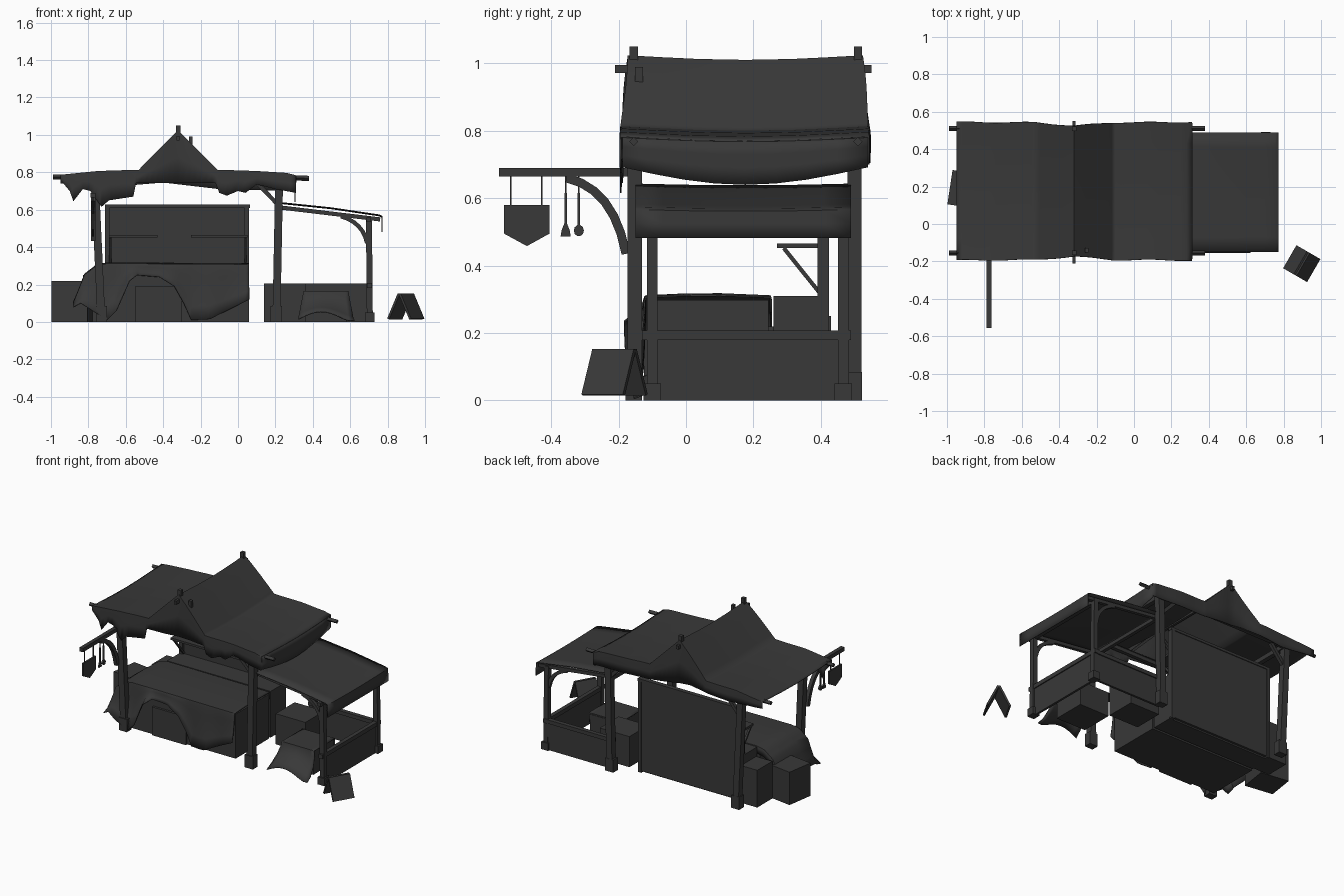
import bpy, bmesh, math
from mathutils import Vector

if "Cube" in bpy.data.objects:
    bpy.data.objects.remove(bpy.data.objects["Cube"])

DARK = bpy.data.materials.new("dark_grey")
DARK.diffuse_color = (.04, .04, .04, 1)
DARK.use_nodes = True
DARK.node_tree.nodes["Principled BSDF"].inputs["Base Color"].default_value = DARK.diffuse_color


def make(name, verts, faces, smooth=False, thick=0):
    me = bpy.data.meshes.new(name)
    me.from_pydata(verts, [], faces)
    bm = bmesh.new()
    bm.from_mesh(me)
    bmesh.ops.recalc_face_normals(bm, faces=bm.faces)
    bm.to_mesh(me)
    bm.free()
    me.materials.append(DARK)
    ob = bpy.data.objects.new(name, me)
    bpy.context.collection.objects.link(ob)
    if smooth:
        me.polygons.foreach_set("use_smooth", [True] * len(me.polygons))
        me.set_sharp_from_angle(angle=math.radians(50))
    if thick:
        m = ob.modifiers.new("thickness", "SOLIDIFY")
        m.thickness, m.offset = thick, 0
    return ob


BOX = [(0, 1, 3, 2), (4, 6, 7, 5), (0, 4, 5, 1), (2, 3, 7, 6), (0, 2, 6, 4), (1, 5, 7, 3)]


def box(name, x0, x1, y0, y1, z0, z1, rot=0):
    c = Vector(((x0 + x1) / 2, (y0 + y1) / 2, 0))
    ob = make(name, [Vector((x, y, z)) - c for x in (x0, x1) for y in (y0, y1) for z in (z0, z1)], BOX)
    ob.location, ob.rotation_euler.z = c, rot
    return ob


def beam(name, a, b, w, d=None, spin=0):
    """Square timber between two points."""
    a, b = Vector(a), Vector(b)
    ax = (b - a).normalized()
    ref = Vector((0, 0, 1)) if abs(ax.z) < .9 else Vector((0, 1, 0))
    s = ax.cross(ref).normalized()
    t = s.cross(ax)
    c, n = math.cos(spin), math.sin(spin)
    s, t = s * c + t * n, t * c - s * n
    d = d or w
    return make(name, [p + s * i * w / 2 + t * j * d / 2 for p in (a, b) for i in (-1, 1) for j in (-1, 1)], BOX)


def prism(name, pts, fixed, axis, t):
    """Outline in (x,z) or (y,z), extruded by t along the other axis."""
    n = len(pts)
    v = [((fixed + k, p, q) if axis == 'x' else (p, fixed + k, q)) for k in (-t / 2, t / 2) for p, q in pts]
    f = [tuple(range(n)), tuple(range(n, 2 * n))] + [(i, (i + 1) % n, n + (i + 1) % n, n + i) for i in range(n)]
    return make(name, v, f)


def arc_brace(name, a, b, c, w, fixed, axis, t):
    """Curved timber following a quadratic arc."""
    up, lo = [], []
    a, b, c = Vector(a), Vector(b), Vector(c)
    for i in range(7):
        k = i / 6
        p = a * (1 - k) ** 2 + b * 2 * k * (1 - k) + c * k * k
        d = ((b - a) * (1 - k) + (c - b) * k).normalized()
        n = Vector((-d.y, d.x)) * w / 2
        up.append(tuple(p + n))
        lo.append(tuple(p - n))
    prism(name, up + lo[::-1], fixed, axis, t)


def interp(pts, x):
    for (a, p), (b, q) in zip(pts, pts[1:]):
        if x <= b:
            return p + (q - p) * max(0, (x - a) / (b - a))
    return pts[-1][1]


def sheet(name, xs, rows, func, thick=.005):
    v = [func(x, r) for r in rows for x in xs]
    n = len(xs)
    f = [(j * n + i, j * n + i + 1, (j + 1) * n + i + 1, (j + 1) * n + i)
         for j in range(len(rows) - 1) for i in range(n - 1)]
    return make(name, v, f, True, thick)


# main canopy: flat wings, central gable, ragged front valance
top = [(-.95, .785), (-.75, .805), (-.53, .812), (-.32, 1.022), (-.11, .812), (.1, .805), (.26, .795), (.31, .782)]
hem = [(-.95, .76), (-.9, .70), (-.88, .645), (-.83, .71), (-.79, .70), (-.73, .615), (-.69, .65), (-.56, .67),
       (-.545, .742), (-.12, .742), (-.1, .69), (-.06, .675), (0, .70), (.04, .69), (.1, .735), (.2, .71), (.31, .69)]
back_hem = [(-.95, .74), (-.7, .72), (-.4, .745), (-.1, .71), (.31, .70)]
xs = sorted({round(-.95 + i * .03, 3) for i in range(43)} | {p[0] for p in top + hem})


def canopy(x, r):
    z = interp(top, x)
    wave = .003 * math.sin(x * 19)
    lean = .02 * (1.022 - z) / .23
    if r < 0:
        return (x, -.172 - lean + wave, z + (interp(hem, x) - z) * -r)
    if r > 1:
        return (x, .523 + lean + wave, z + (interp(back_hem, x) - z) * (r - 1))
    return (x, -.172 - lean + r * (.695 + 2 * lean) + wave, z - .014 * math.sin(r * math.pi))


sheet("main_canopy", xs, [-1, -.5, -.1, 0, .15, .3, .5, .7, .85, 1, 1.1, 1.5, 2], canopy)
sheet("canopy_side_flap", [0, .3, .6, 1], [i / 8 for i in range(9)],
      lambda u, v: (.31 - .006 * u, -.188 + v * .728, .78 - .012 * math.sin(v * math.pi)
                    - u * (.088 + .04 * math.sin(v * math.pi))))

# canopy frame: long poles, ridge pole, king posts, cross beams, rafters
for y in (-.155, .51):
    beam("long_pole", (-.99, y, .774), (.38, y, .768), .019, spin=math.pi / 4)
    box("king_post", -.332, -.308, y - .012, y + .012, .745, 1.05)
    beam("tie_beam", (-.74, y, .755), (.21, y, .755), .024)
    for s in (-1, 1):
        beam("gable_rafter", (-.32, y, .99), (-.32 + s * .21, y, .775), .016)
beam("ridge_pole", (-.32, -.21, .983), (-.32, .55, .983), .016, .024)
for x in (-.75, .21):
    beam("cross_beam", (x, -.16, .75), (x, .51, .75), .03)
box("roof_peg", -.262, -.243, -.152, -.128, .945, .99)

# tall posts with stone feet
for x0, x1, y in ((-.73, -.765, -.152), (.205, .22, -.152), (-.73, -.765, .5), (.205, .22, .5)):
    beam("main_post", (x0, y, 0), (x1, y, .76), .042)
    box("post_foot", x0 - .03, x0 + .03, y - .027, y + .022, 0, .085)
for y in (-.152, .5):
    beam("post_brace", (.22, y, .62), (.1, y, .745), .022)
    beam("post_brace", (-.755, y, .62), (-.65, y, .745), .022)

# lean-to roof, frame, posts
lean_top = [(.2, .641), (.5, .610), (.755, .572), (.77, .565)]
sheet("lean_to_cloth", [.2, .3, .4, .5, .6, .7, .755, .77, .771, .772], [i / 8 for i in range(9)],
      lambda x, v: (min(x, .77), -.15 + v * .64,
                    (.525 if x == .771 else .482 if x == .772 else
                     interp(lean_top, x) - .005 * math.sin(v * math.pi))))
for y in (-.1, .467):
    beam("lean_to_post", (.705, y, 0), (.70, y, .56), .032)
    box("lean_to_foot", .68, .73, y - .026, y + .026, 0, .05)
    beam("lean_to_rafter", (.2, y, .615), (.76, y, .548), .022)
    arc_brace("lean_to_brace", (.55, .565), (.67, .53), (.69, .42), .022, y, 'y', .022)
beam("lean_to_end_beam", (.70, -.14, .545), (.70, .48, .545), .024)
beam("lean_to_wall_beam", (.215, -.15, .61), (.215, .5, .61), .024)

# low fence panels
box("side_fence", .695, .71, -.09, .46, 0, .185)
box("side_fence_rail", .69, .717, -.13, .49, .18, .207)
box("back_fence", .2, .7, .465, .48, .0, .185)
box("back_fence_rail", .2, .7, .458, .487, .18, .205)

# back wall with shelves
box("back_wall", -.70, .06, .405, .42, .01, .625)
box("wall_cap", -.71, .063, .395, .425, .61, .627)
for x in (-.70, .045):
    box("wall_stile", x - .01, x + .014, .39, .425, 0, .62)
for x0, x1, x in ((-.69, -.43, -.683), (-.25, .05, .04)):
    box("shelf", x0, x1, .27, .405, .452, .466)
    beam("shelf_bracket", (x, .29, .452), (x, .40, .315), .012)
box("back_counter", -.71, .06, .26, .405, .0, .31)

# front counter with draped cloth
box("front_counter", -.72, .06, -.11, .245, 0, .298)
box("counter_panel", -.55, -.30, -.125, -.105, 0, .19)
ctop = [(-.88, .10), (-.85, .17), (-.82, .25), (-.755, .30), (-.7, .31), (.06, .306)]
chem = [(-.88, .08), (-.84, .10), (-.7, .01), (-.65, .06), (-.58, .22), (-.54, .25), (-.42, .24), (-.34, .19),
        (-.29, .1), (-.25, .01), (-.15, .015), (.06, .12)]


def drape(x, r):
    z = interp(ctop, x)
    if r < 0:
        h = min(interp(chem, x), z)
        flare = .055 if x < -.55 else .02
        return (x, -.122 - flare * r * r + .006 * math.sin(x * 30) * r, z + (h - z) * -r)
    if r > 1:
        return (x, .252, z - .045 * (r - 1))
    return (x, -.12 + r * .37, z + .006 * math.sin(r * math.pi))


cx = sorted({round(-.88 + i * .02, 3) for i in range(48)} | {p[0] for p in chem})
sheet("counter_cloth", cx, [-1, -.75, -.5, -.25, -.05, 0, .3, .6, 1, 1.2, 2], drape)

# crates on both sides
box("left_crate", -.985, -.79, .09, .275, 0, .22, -.15)
box("left_back_crate", -.83, -.70, .27, .43, 0, .25)
box("right_crate", .14, .36, .2, .4, 0, .205)
box("covered_crate", .36, .58, -.03, .19, 0, .158)
sheet("crate_cloth", [.35 + i * .024 for i in range(11)], [-1, -.8, -.5, -.2, 0, .5, 1, 1.5, 2],
      lambda x, r: (x + (x - .46) * .25 * max(0, -r), -.035 + .22 * min(max(r, 0), 1) - .12 * (min(r, 0)) ** 2,
                    max(.006, .164 - (.15 - .04 * math.sin((x - .35) * 16)) * max(0, -r) - .06 * max(0, r - 1))))

# hanging sign bracket
X = -.775
beam("sign_arm", (X, -.555, .677), (X, -.14, .677), .026)
arc_brace("sign_brace", (-.355, .66), (-.215, .63), (-.178, .435), .026, X, 'x', .024)
prism("hanging_sign", [(-.54, .58), (-.405, .58), (-.405, .495), (-.472, .458), (-.54, .495)], X, 'x', .012)
for y, z in ((-.52, .57), (-.428, .57), (-.357, .51), (-.318, .51)):
    beam("hanger", (X, y, z), (X, y, .667), .005)
for y in (-.357, -.318):
    beam("utensil_handle", (X, y, .51), (X, y, .615), .008)
prism("spatula_blade", [(-.372, .487), (-.342, .487), (-.345, .505), (-.353, .525), (-.361, .525), (-.369, .505)],
      X, 'x', .008)
prism("spoon_bowl", [(-.318 + .015 * math.cos(i * math.pi / 5), .504 + .017 * math.sin(i * math.pi / 5))
                     for i in range(10)], X, 'x', .012)

# folding ground sign
for s in (-1, 1):
    v = [(s * k, y, z) for y in (-.071, .071) for k, z in ((.074, .018), (.062, .014), (-.003, .148), (.009, .153))]
    ob = make("ground_sign_board", v, [(0, 1, 2, 3), (4, 5, 6, 7), (0, 1, 5, 4), (1, 2, 6, 5), (2, 3, 7, 6), (3, 0, 4, 7)])
    ob.location, ob.rotation_euler.z = (.897, -.212, 0), math.radians(-30)
